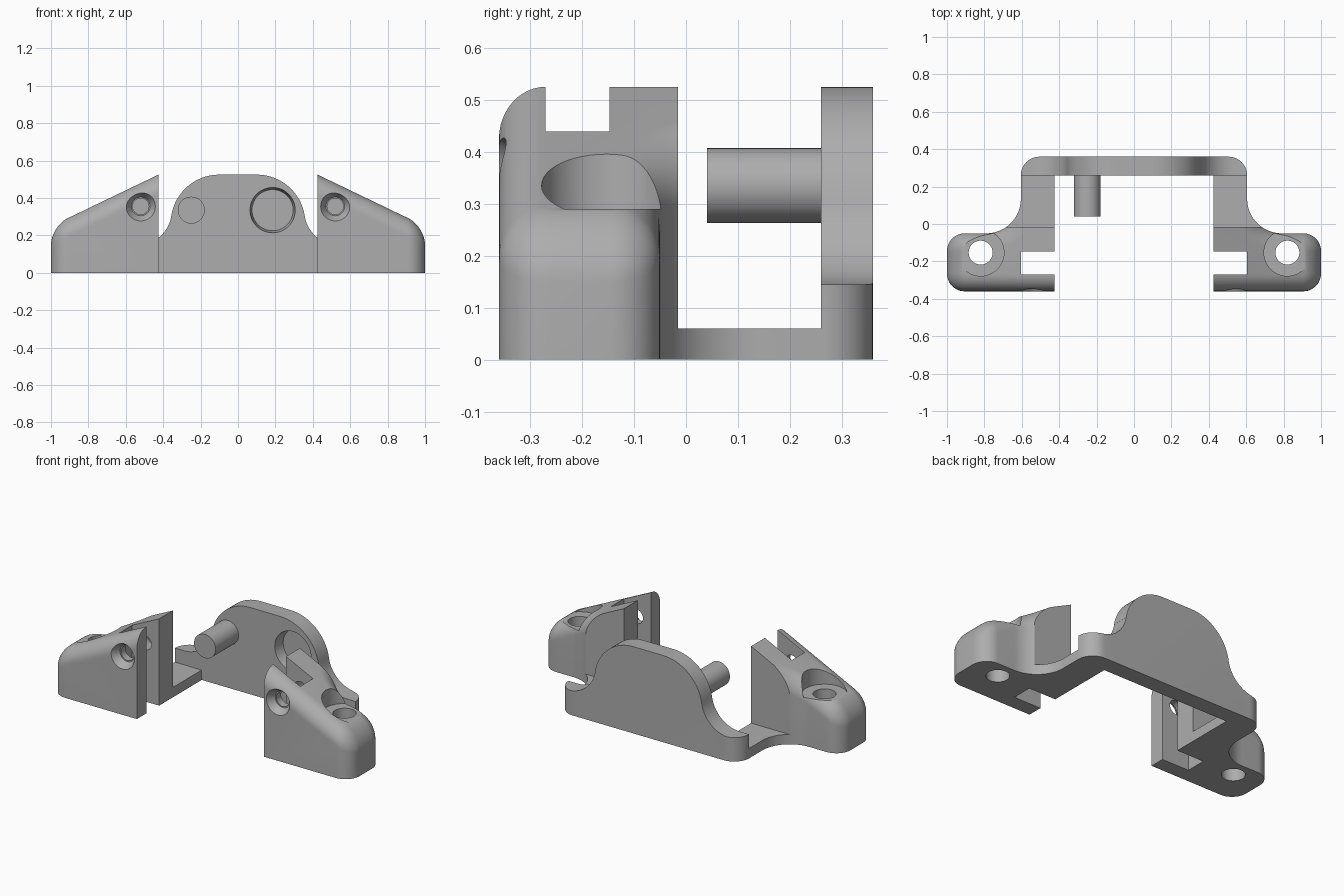
import bpy, bmesh
from math import sin, cos, pi, radians
from mathutils import Matrix

if "Cube" in bpy.data.objects:
    bpy.data.objects.remove(bpy.data.objects["Cube"])

grey = bpy.data.materials.new("light_grey")
grey.use_nodes = True
COLOUR = (0.42, 0.42, 0.42, 1)
grey.diffuse_color = COLOUR
grey.node_tree.nodes["Principled BSDF"].inputs["Base Color"].default_value = COLOUR


def make(name, bm):
    bmesh.ops.recalc_face_normals(bm, faces=bm.faces)
    mesh = bpy.data.meshes.new(name)
    bm.to_mesh(mesh)
    bm.free()
    mesh.materials.append(grey)
    obj = bpy.data.objects.new(name, mesh)
    bpy.context.collection.objects.link(obj)
    return obj


def loft(name, rings):
    """Skin a stack of matching rings and cap both ends."""
    bm = bmesh.new()
    loops = [[bm.verts.new(p) for p in ring] for ring in rings]
    for a, b in zip(loops, loops[1:]):
        for i in range(len(a)):
            j = (i + 1) % len(a)
            bm.faces.new((a[i], a[j], b[j], b[i]))
    bm.faces.new(loops[0])
    bm.faces.new(loops[-1])
    return make(name, bm)


def box(name, x0, x1, y0, y1, z0, z1):
    return loft(name, [[(x0, y0, z), (x1, y0, z), (x1, y1, z), (x0, y1, z)]
                       for z in (z0, z1)])


def rod(name, x, z, y0, y1, r0, r1=None, n=48):
    """Round bar along y, tapering from r0 to r1."""
    r1 = r0 if r1 is None else r1
    return loft(name, [[(x + r * cos(2 * pi * i / n), y, z + r * sin(2 * pi * i / n))
                        for i in range(n)] for y, r in ((y0, r0), (y1, r1))])


def post(name, x, y, z0, z1, r, n=48):
    return loft(name, [[(x + r * cos(2 * pi * i / n), y + r * sin(2 * pi * i / n), z)
                        for i in range(n)] for z in (z0, z1)])


def arc(cx, cy, r, a0, a1, n=12):
    return [(cx + r * cos(radians(a0 + (a1 - a0) * i / n)),
             cy + r * sin(radians(a0 + (a1 - a0) * i / n))) for i in range(n + 1)]


def apply(obj):
    bpy.context.view_layer.objects.active = obj
    bpy.ops.object.modifier_apply(modifier=obj.modifiers[0].name)


def combine(obj, tool, operation):
    mod = obj.modifiers.new("bool", 'BOOLEAN')
    mod.operation, mod.solver, mod.object = operation, 'EXACT', tool
    apply(obj)
    bpy.data.objects.remove(tool)


INNER, ARM, BACK = 0.425, 0.605, 0.26


# Side clamp: plan outline shrinking into a rounded, sloping top
def clamp_outline(i):
    corner = 0.095 - i
    return ([(INNER, -0.36 + i)]
            + arc(0.905, -0.265, corner, -90, 0)
            + arc(0.905, -0.145, corner, 0, 90)
            + arc(0.79, 0.135, 0.185 + i, 270, 180, 20)
            + [(ARM - i, BACK), (INNER, BACK)])


def slope(x):
    return 0.525 - 0.48 * (x - INNER)


FILLET, STEPS = 0.09, 12
rings = [[(x, y, 0) for x, y in clamp_outline(0)]]
for k in range(STEPS + 1):
    t = pi / 2 * k / STEPS
    inset, drop = FILLET * (1 - cos(t)), 0.1 * (1 - sin(t))
    rings.append([(x, y, slope(x) - drop) for x, y in clamp_outline(inset)])
bracket = loft("clamp_bracket", rings)

# Low arm, clamp slot and screw holes
for cutter in (
    box("arm_clearance", 0.3, 1.2, -0.015, 0.5, 0.06, 1),
    box("clamp_slot", 0.3, ARM, -0.27, -0.147, -0.1, 1),
    post("mount_hole", 0.82, -0.153, -0.1, 1, 0.064),
    post("mount_counterbore", 0.82, -0.153, 0.29, 1, 0.125),
    rod("clamp_hole", 0.52, 0.355, -0.5, -0.06, 0.043),
    rod("clamp_countersink", 0.52, 0.355, -0.365, -0.315, 0.081, 0.05),
):
    combine(bracket, cutter, 'DIFFERENCE')

# Second clamp on the other side
mirror = bracket.modifiers.new("mirror", 'MIRROR')
mirror.use_mirror_merge = False
apply(bracket)

# Back plate: domed profile with flared feet and rounded rear corners
half = arc(0.544, 0.335, 0.19, 270, 189, 14) + arc(0.1, 0.265, 0.26, 9, 90, 16)
half = [(ARM, 0), (ARM, 0.145)] + half
profile = half + [(-x, z) for x, z in reversed(half)]
plate = loft("back_plate", [[(x, y, z) for x, z in profile] for y in (BACK, 0.36)])
plan = arc(0.505, 0.26, 0.1, 0, 90)
plan = [(ARM, 0.1)] + plan + [(-x, y) for x, y in reversed(plan)] + [(-ARM, 0.1)]
combine(plate, loft("corner_rounder", [[(x, y, z) for x, y in plan] for z in (-0.1, 1)]),
        'INTERSECT')

# Round socket and locating pin
combine(plate, rod("socket", 0.185, 0.335, 0.255, 0.325, 0.122, 0.11), 'DIFFERENCE')
combine(plate, rod("pin", -0.25, 0.335, 0.04, 0.29, 0.072), 'UNION')
combine(bracket, plate, 'UNION')

bpy.ops.object.select_all(action='DESELECT')
bracket.select_set(True)
bpy.context.view_layer.objects.active = bracket
bpy.ops.object.shade_smooth_by_angle(angle=radians(30))
